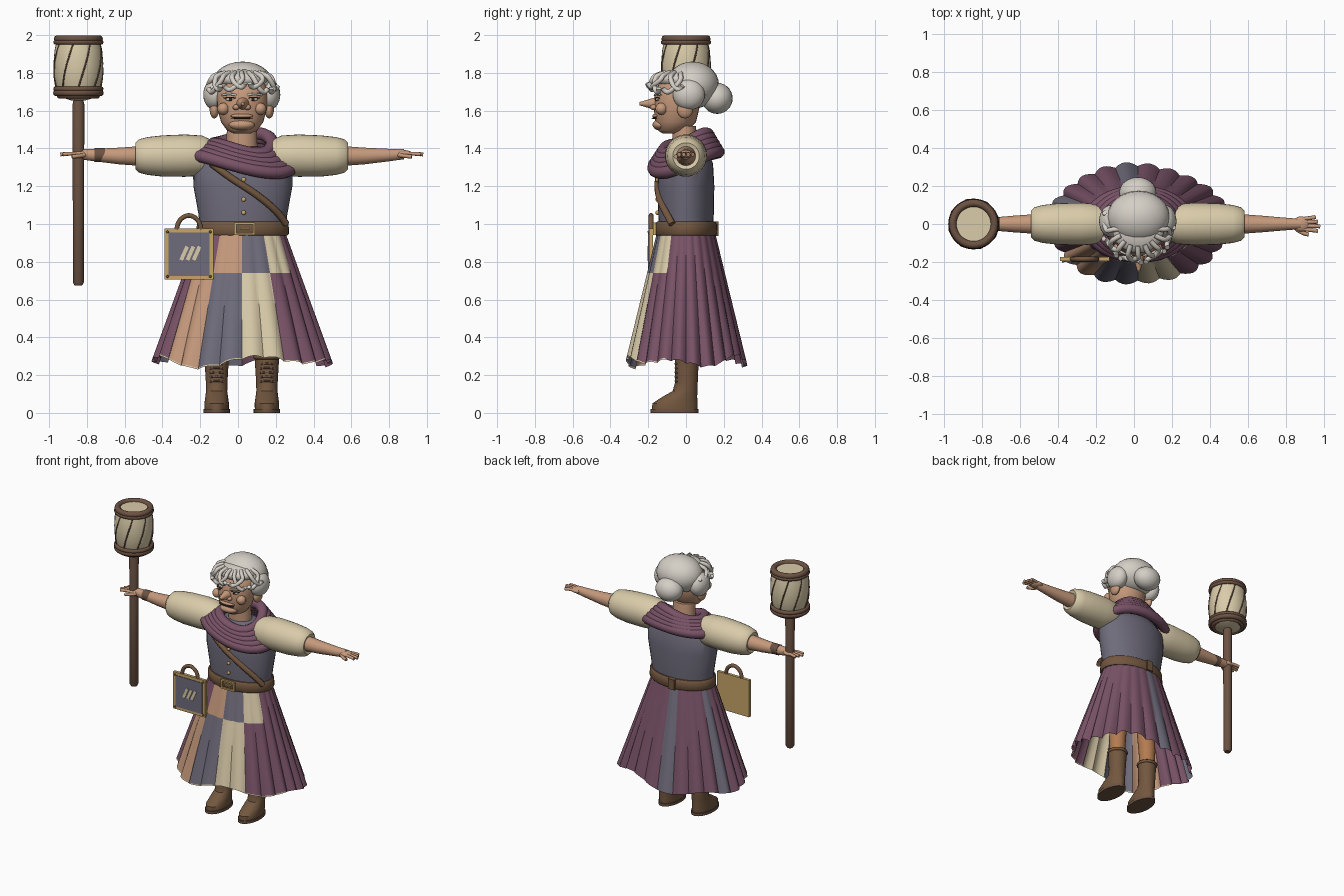
import bpy, bmesh, math
from math import sin, cos, pi, radians, sqrt

cube = bpy.data.objects.get("Cube")
if cube:
    bpy.data.objects.remove(cube, do_unlink=True)

CX = 0.02  # centre line of the figure
made = []


def material(name, *rgb):
    m = bpy.data.materials.new(name)
    m.use_nodes = True
    m.diffuse_color = (*rgb, 1)
    m.node_tree.nodes["Principled BSDF"].inputs["Base Color"].default_value = (*rgb, 1)
    return m


skin = material("skin", 0.56, 0.32, 0.2)
cream = material("cream", 0.7, 0.6, 0.4)
slate = material("slate", 0.16, 0.15, 0.2)
plum = material("plum", 0.19, 0.085, 0.135)
brown = material("leather brown", 0.17, 0.095, 0.05)
wood = material("dark wood", 0.15, 0.085, 0.055)
gold = material("brass", 0.57, 0.38, 0.14)
silver = material("silver hair", 0.66, 0.62, 0.56)
dark = material("dark line", 0.03, 0.02, 0.015)
stocking = material("stocking", 0.45, 0.2, 0.08)


def finish(ob, name, *mats):
    ob.name = name
    for m in mats:
        ob.data.materials.append(m)
    made.append(ob)
    return ob


def from_bmesh(bm, name, *mats):
    me = bpy.data.meshes.new(name)
    bm.to_mesh(me)
    bm.free()
    ob = bpy.data.objects.new(name, me)
    bpy.context.collection.objects.link(ob)
    return finish(ob, name, *mats)


def loft(name, mat, sections, axis="z", n=32):
    """Elliptical sections (height, rx, ry, cx, cy) joined along an axis and capped."""
    bm = bmesh.new()
    rings = []
    for h, rx, ry, cx, cy in sections:
        ring = []
        for i in range(n):
            a = 2 * pi * i / n
            u, v = cx + rx * cos(a), cy + ry * sin(a)
            ring.append(bm.verts.new((u, v, h) if axis == "z" else (h, u, v)))
        rings.append(ring)
    for r, q in zip(rings, rings[1:]):
        for i in range(n):
            bm.faces.new((r[i], r[(i + 1) % n], q[(i + 1) % n], q[i]))
    bm.faces.new(rings[0])
    bm.faces.new(rings[-1])
    bmesh.ops.recalc_face_normals(bm, faces=bm.faces)
    return from_bmesh(bm, name, mat)


def ball(name, mat, loc, size):
    bpy.ops.mesh.primitive_uv_sphere_add(segments=24, ring_count=14, location=loc)
    ob = bpy.context.object
    ob.scale = size
    return finish(ob, name, mat)


def box(name, mat, loc, size, tilt=0):
    bpy.ops.mesh.primitive_cube_add(size=1, location=loc, rotation=(0, tilt, 0))
    ob = bpy.context.object
    ob.scale = size
    return finish(ob, name, mat)


def ring(name, mat, loc, major, minor):
    bpy.ops.mesh.primitive_torus_add(location=loc, major_radius=major, minor_radius=minor,
                                     major_segments=36, minor_segments=10)
    return finish(bpy.context.object, name, mat)


def tube(name, mat, points, radius, closed=False):
    cu = bpy.data.curves.new(name, "CURVE")
    cu.dimensions = "3D"
    cu.bevel_depth, cu.bevel_resolution, cu.resolution_u = radius, 3, 4
    cu.use_fill_caps = True
    sp = cu.splines.new("NURBS")
    sp.points.add(len(points) - 1)
    for p, co in zip(sp.points, points):
        p.co = (*co, 1)
    sp.order_u, sp.use_endpoint_u, sp.use_cyclic_u = 3, not closed, closed
    ob = bpy.data.objects.new(name, cu)
    bpy.context.collection.objects.link(ob)
    bpy.ops.object.select_all(action="DESELECT")
    ob.select_set(True)
    bpy.context.view_layer.objects.active = ob
    bpy.ops.object.convert(target="MESH")
    return finish(bpy.context.object, name, mat)


# Bodice, neck and belt
loft("bodice", slate, [(z, rx, ry, CX + 0.006, 0) for z, rx, ry in (
    (0.94, 0.225, 0.14), (1.05, 0.235, 0.147), (1.2, 0.262, 0.15),
    (1.32, 0.265, 0.143), (1.38, 0.2, 0.12), (1.41, 0.09, 0.08))])
loft("neck", skin, [(1.36, 0.085, 0.07, CX, 0), (1.52, 0.078, 0.062, CX, -0.01)])
loft("belt", brown, [(z, r, r - 0.08, CX + 0.005, 0) for z, r in (
    (0.94, 0.238), (0.95, 0.245), (1.0, 0.243), (1.012, 0.234))], n=40)
for z in (1.06, 1.13, 1.235):
    ball("button", gold, (0.03, -0.152, z), (0.012, 0.01, 0.012))
for dx in (-0.05, 0.05):
    box("buckle_side", gold, (0.035 + dx, -0.167, 0.975), (0.012, 0.014, 0.065))
for dz in (-0.027, 0.027):
    box("buckle_bar", gold, (0.035, -0.167, 0.975 + dz), (0.11, 0.014, 0.011))
box("buckle_pin", gold, (0.035, -0.168, 0.975), (0.05, 0.012, 0.009))
box("belt_loop", brown, (0.0, 0.163, 0.975), (0.05, 0.02, 0.075))


# Shoulder strap following the bodice
def chest(x, z):
    return (x, -0.153 * sqrt(max(0.03, 1 - ((x - CX) / 0.268) ** 2)), z)


tube("shoulder_strap", brown, [chest(x, z) for x, z in (
    (-0.14, 1.32), (-0.05, 1.25), (0.08, 1.17), (0.17, 1.1), (0.23, 1.04), (0.255, 1.0))], 0.019)

# Pleated patchwork skirt
PLEATS, STEP, TOP, SEAM = 24, 6, 0.955, 0.74
LOWER = ((-60, -30, 1), (-30, 0, 2), (0, 30, 3))
BACK = ((-120, -105, 2), (-180, -165, 2))


def patch(deg, upper):
    shift = 30 if upper else 0
    for a, b, m in [(a + shift, b + shift, m) for a, b, m in LOWER] + list(BACK):
        if a < deg < b:
            return m
    return 0


bm = bmesh.new()
rows, count = [], PLEATS * STEP
levels = [("top", i / 3) for i in range(4)] + [("low", i / 5) for i in range(1, 6)] + [("low", 1.015)]
for part, f in levels:
    row = []
    for i in range(count):
        t = 2 * pi * i / count - pi
        wave = abs(sin(t * PLEATS / 2))
        hem = 0.272 + 0.02 * sin(5 * t + 1) + 0.015 * sin(3 * t) + 0.012 * wave
        z = TOP + (SEAM - TOP) * f if part == "top" else SEAM + (hem - SEAM) * f
        k = (TOP - z) / 0.68
        fold = 1 - (0.02 + 0.05 * k) * (1 - wave)
        rx, ry = 0.232 + 0.25 * k, 0.155 + 0.167 * k
        row.append(bm.verts.new((CX + rx * fold * sin(t), -ry * fold * cos(t), z)))
    rows.append(row)
for j, (r, q) in enumerate(zip(rows, rows[1:])):
    for i in range(count):
        n = (i + 1) % count
        face = bm.faces.new((q[i], q[n], r[n], r[i]))
        deg = 360 * (i + 0.5) / count - 180
        face.material_index = patch(deg, j < 3)
        if j == len(rows) - 2 and abs(deg) < 70:
            face.material_index = 3  # pale hem
from_bmesh(bm, "skirt", plum, skin, slate, cream)

# Rolled shawl, low at the front and twisted over the shoulders
for k in range(5):
    rx, ry, zc = 0.155 + 0.028 * k, 0.12 + 0.013 * k, 1.425 - 0.021 * k
    pts = []
    for i in range(28):
        a = 2 * pi * i / 28
        z = zc + 0.042 * sin(a) + 0.02 * sin(2 * a) - 0.007 * k * cos(a)
        pts.append((CX + 0.005 + rx * cos(a), ry * sin(a), z))
    tube("shawl_roll", plum, pts, 0.034, closed=True)

# Arms, hands, legs and boots
for s, side in ((1, "left"), (-1, "right")):
    def arm(name, mat, secs):
        loft(side + name, mat, [(CX + s * d, r, r, 0, z) for d, r, z in secs], "x")

    arm("_sleeve", cream, ((0.16, 0.085, 1.36), (0.21, 0.106, 1.362), (0.3, 0.112, 1.362), (0.42, 0.109, 1.36),
                           (0.5, 0.1, 1.36), (0.545, 0.088, 1.36), (0.562, 0.07, 1.36), (0.55, 0.04, 1.36)))
    arm("_forearm", skin, ((0.54, 0.052, 1.36), (0.65, 0.044, 1.36), (0.78, 0.033, 1.365), (0.86, 0.027, 1.37)))
    ball(side + "_palm", skin, (CX + s * 0.86, 0, 1.37), (0.045, 0.04, 0.021))
    for i in range(4):
        y = -0.033 + 0.022 * i
        tip = 0.96 - 0.012 * abs(i - 1)
        tube(side + "_finger", skin, [(CX + s * 0.87, y * 0.8, 1.372), (CX + s * 0.92, y, 1.374),
                                      (CX + s * tip, y * 1.1, 1.368)], 0.0105)
    tube(side + "_thumb", skin, [(CX + s * 0.83, -0.02, 1.365), (CX + s * 0.86, -0.05, 1.36),
                                 (CX + s * 0.9, -0.055, 1.357)], 0.011)
    x = CX + s * 0.133
    loft(side + "_leg", stocking, [(0.26, 0.05, 0.05, x, 0.005), (0.4, 0.058, 0.058, x, 0.005),
                                   (0.85, 0.07, 0.07, x - s * 0.03, 0)])
    loft(side + "_boot", brown, [(z, rx, ry, x, cy) for z, rx, ry, cy in (
        (0.018, 0.064, 0.12, -0.06), (0.05, 0.065, 0.12, -0.058), (0.085, 0.06, 0.092, -0.033),
        (0.115, 0.056, 0.066, -0.005), (0.16, 0.057, 0.06, 0.002), (0.295, 0.065, 0.063, 0.005))])
    loft(side + "_sole", wood, [(0, 0.07, 0.127, x, -0.06), (0.02, 0.07, 0.127, x, -0.06)])
    ring(side + "_boot_cuff", brown, (x, 0.005, 0.295), 0.06, 0.012)
    for i in range(5):
        z = 0.165 + 0.023 * i
        tube(side + "_lace", wood, [(x - 0.035, -0.045, z), (x, -0.068, z + 0.008), (x + 0.035, -0.045, z)], 0.005)
loft("wristband", wood, [(x, 0.037, 0.037, 0, 1.365) for x in (-0.76, -0.705)], "x")

# Head and face
loft("head", skin, [(z, rx, ry, CX + 0.002, cy) for z, rx, ry, cy in (
    (1.48, 0.045, 0.045, -0.08), (1.495, 0.08, 0.078, -0.07), (1.54, 0.112, 0.108, -0.055),
    (1.61, 0.131, 0.12, -0.05), (1.68, 0.135, 0.122, -0.045), (1.74, 0.125, 0.11, -0.035),
    (1.79, 0.09, 0.07, -0.01))])
bpy.ops.mesh.primitive_cone_add(vertices=20, radius1=0.038, radius2=0.008, depth=0.1,
                                location=(CX + 0.005, -0.197, 1.637), rotation=(pi / 2, 0, 0))
finish(bpy.context.object, "nose", skin)
ball("chin", skin, (CX, -0.135, 1.525), (0.068, 0.042, 0.03))
ball("upper_lip", skin, (CX, -0.15, 1.572), (0.06, 0.028, 0.014))
ball("mouth", dark, (CX, -0.163, 1.56), (0.06, 0.02, 0.004))
for s in (1, -1):
    ball("nostril", skin, (CX + s * 0.03, -0.17, 1.618), (0.018, 0.02, 0.015))
    ball("cheek", skin, (CX + s * 0.098, -0.13, 1.61), (0.032, 0.032, 0.032))
    ball("ear", skin, (CX + s * 0.145, -0.005, 1.605), (0.025, 0.042, 0.046))
    ball("eye", silver, (CX + s * 0.06, -0.147, 1.66), (0.026, 0.014, 0.009))
    ball("pupil", dark, (CX + s * 0.06, -0.157, 1.66), (0.01, 0.006, 0.009))
    tube("eyelid", dark, [(CX + s * 0.03, -0.161, 1.666), (CX + s * 0.06, -0.161, 1.674),
                          (CX + s * 0.095, -0.141, 1.666)], 0.003)
    tube("eyebrow", silver, [(CX + s * 0.03, -0.165, 1.682), (CX + s * 0.07, -0.162, 1.694),
                             (CX + s * 0.105, -0.135, 1.682)], 0.006)
    ball("side_hair", silver, (CX + s * 0.142, 0.015, 1.685), (0.062, 0.085, 0.082))

# Hair cap, bun and curled fringe
ball("hair_cap", silver, (CX + 0.004, 0.035, 1.735), (0.165, 0.14, 0.125))
ball("hair_brow", silver, (CX + 0.002, -0.035, 1.765), (0.135, 0.118, 0.055))
ball("hair_bun", silver, (CX, 0.165, 1.665), (0.098, 0.082, 0.082))
for i in range(9):
    a = radians(-84 + 21 * i)
    turn = 0.2 if i % 2 else -0.22
    drop = 0.013 * (i % 3)
    path = ((0, 0.1, 1.8), (0, 0.145, 1.79), (0.05, 0.165, 1.765), (turn, 0.18, 1.735 - drop),
            (turn * 2, 0.175, 1.718 - drop), (turn * 2.3, 0.19, 1.745 - drop))
    tube("fringe_curl", silver, [(CX + r * sin(a + t), -0.015 - r * cos(a + t), z) for t, r, z in path], 0.0135)

# Satchel hanging on the hip
BX, BY, BZ = -0.26, -0.185, 0.84
box("satchel_frame", gold, (BX, BY, BZ), (0.26, 0.022, 0.27))
box("satchel_panel", slate, (BX, BY - 0.011, BZ), (0.218, 0.008, 0.228))
for i in (-1, 0, 1):
    box("satchel_stripe", cream, (BX + 0.008 + 0.033 * i, BY - 0.016, BZ + 0.005), (0.02, 0.006, 0.078), radians(24))
    if i:
        for j in (-1, 1):
            ball("satchel_stud", brown, (BX + i * 0.113, BY - 0.012, BZ + j * 0.118), (0.007, 0.007, 0.007))
tube("satchel_handle", brown, [(BX + dx, BY, z) for dx, z in (
    (-0.065, 0.97), (-0.06, 1.01), (-0.02, 1.045), (0.02, 1.045), (0.06, 1.01), (0.065, 0.97))], 0.013)

# Staff with a barrel head
SX = -0.845
loft("staff", wood, [(z, r, r, SX, 0) for z, r in (
    (0.675, 0.02), (0.69, 0.029), (1.2, 0.03), (1.63, 0.032), (1.655, 0.026), (1.7, 0.026))], n=20)
loft("barrel", cream, [(z, r, r, SX, 0) for z, r in (
    (1.655, 0.04), (1.672, 0.095), (1.72, 0.114), (1.78, 0.128), (1.85, 0.132), (1.92, 0.126), (1.97, 0.115),
    (1.982, 0.1))], n=36)
for z, major, minor in ((1.678, 0.1, 0.014), (1.694, 0.116, 0.018), (1.715, 0.119, 0.014),
                        (1.962, 0.12, 0.013), (1.98, 0.11, 0.02)):
    ring("barrel_hoop", wood, (SX, 0, z), major, minor)
for i in range(8):
    pts = []
    for j in range(7):
        f = j / 6
        a, r = 2 * pi * i / 8 + 0.55 * f, 0.117 + 0.06 * f * (1 - f)
        pts.append((SX + r * sin(a), -r * cos(a), 1.72 + 0.235 * f))
    tube("barrel_cord", wood, pts, 0.0045)

# Smooth shading with sharp creases
bpy.ops.object.select_all(action="DESELECT")
for ob in made:
    ob.select_set(True)
bpy.context.view_layer.objects.active = made[0]
bpy.ops.object.shade_smooth_by_angle(angle=radians(38))
